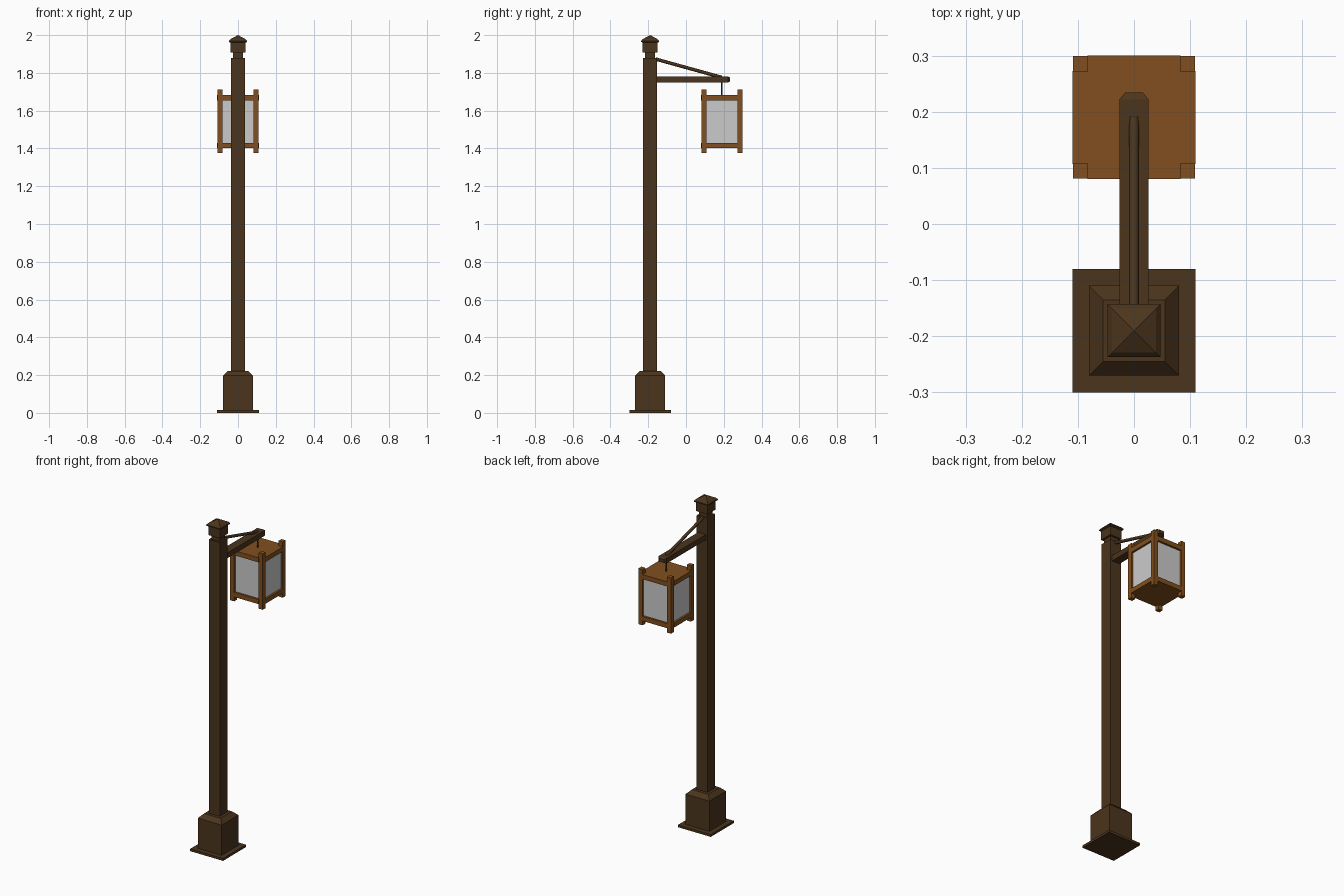
import bpy, bmesh
from mathutils import Vector

if "Cube" in bpy.data.objects:
    bpy.data.objects.remove(bpy.data.objects["Cube"])

POST_Y, LAMP_Y = -0.19, 0.19


def material(name, colour):
    m = bpy.data.materials.new(name)
    m.diffuse_color = colour
    m.use_nodes = True
    m.node_tree.nodes["Principled BSDF"].inputs["Base Color"].default_value = m.diffuse_color
    return m


dark = material("dark_wood", (0.07, 0.035, 0.012, 1))
warm = material("warm_wood", (0.22, 0.078, 0.013, 1))


def finish(name, bm, mat):
    bmesh.ops.recalc_face_normals(bm, faces=bm.faces)
    me = bpy.data.meshes.new(name)
    bm.to_mesh(me)
    bm.free()
    ob = bpy.data.objects.new(name, me)
    bpy.context.collection.objects.link(ob)
    if mat:
        me.materials.append(mat)
    return ob


def box(name, lo, hi, mat):
    bm = bmesh.new()
    bmesh.ops.create_cube(bm, size=1)
    for v in bm.verts:
        v.co = [l + (c + 0.5) * (h - l) for c, l, h in zip(v.co, lo, hi)]
    return finish(name, bm, mat)


def loft(name, rings, mat):
    """Skin equal-sized rings of points and cap both ends."""
    bm = bmesh.new()
    rows = [[bm.verts.new(p) for p in r] for r in rings]
    n = len(rows[0])
    for a, b in zip(rows, rows[1:]):
        for i in range(n):
            j = (i + 1) % n
            bm.faces.new((a[i], a[j], b[j], b[i]))
    bm.faces.new(rows[0])
    bm.faces.new(rows[-1])
    return finish(name, bm, mat)


def square_stack(name, profile, mat):
    """Square section following (half width, height) pairs around the post axis."""
    loft(name, [[(sx * w, POST_Y + sy * w, z) for sx, sy in
                 ((-1, -1), (1, -1), (1, 1), (-1, 1))] for w, z in profile], mat)


def rod(name, a, b, radius, mat, sides=8):
    a, b = Vector(a), Vector(b)
    bm = bmesh.new()
    bmesh.ops.create_cone(bm, cap_ends=True, segments=sides, radius1=radius,
                          radius2=radius, depth=(b - a).length)
    rot = (b - a).to_track_quat('Z', 'Y')
    for v in bm.verts:
        v.co = rot @ v.co + (a + b) / 2
    ob = finish(name, bm, mat)
    ob.data.shade_smooth()
    ob.data.set_sharp_from_angle(angle=0.9)


# Post, foot and cap
square_stack("base_plate", [(0.11, 0), (0.11, 0.014)], dark)
square_stack("base_block", [(0.08, 0.014), (0.08, 0.197), (0.055, 0.222)], dark)
square_stack("post", [(0.037, 0.2), (0.037, 1.88)], dark)
square_stack("neck", [(0.027, 1.88), (0.027, 1.91)], dark)
square_stack("cap_block", [(0.039, 1.907), (0.039, 1.963)], dark)
square_stack("cap_roof", [(0.04, 1.96), (0.047, 1.964), (0.047, 1.97),
                          (0.039, 1.979), (0.0005, 2.0)], dark)

# Arm with chamfered tip
loft("arm", [[(-w, y, 1.765 - h), (w, y, 1.765 - h), (w, y, 1.765 + h), (-w, y, 1.765 + h)]
             for y, w, h in ((-0.16, 0.026, 0.016), (0.222, 0.026, 0.016),
                             (0.234, 0.016, 0.010))], dark)
rod("brace", (0, -0.16, 1.873), (0, 0.19, 1.776), 0.009, dark)
rod("hanger", (0, LAMP_Y, 1.67), (0, LAMP_Y, 1.755), 0.004, dark)

# Lantern corner posts
R, T = 0.109, 0.027
for sx in (-1, 1):
    for sy in (-1, 1):
        x, y = sx * (R - T / 2), LAMP_Y + sy * (R - T / 2)
        box("lantern_corner_post", (x - T / 2, y - T / 2, 1.375),
            (x + T / 2, y + T / 2, 1.713), warm)

# Lantern top and bottom rails with their boards
for name, z0, z1 in (("bottom", 1.402, 1.43), ("top", 1.655, 1.683)):
    box("lantern_" + name + "_board", (-0.106, LAMP_Y - 0.106, z0),
        (0.106, LAMP_Y + 0.106, z1), warm)
    for s in (-1, 1):
        c = s * 0.104
        box("lantern_" + name + "_rail", (-0.083, LAMP_Y + c - 0.006, z0),
            (0.083, LAMP_Y + c + 0.006, z1), warm)
        box("lantern_" + name + "_rail", (c - 0.006, LAMP_Y - 0.083, z0),
            (c + 0.006, LAMP_Y + 0.083, z1), warm)

# Pale panes
box("lantern_panes", (-0.098, LAMP_Y - 0.098, 1.425), (0.098, LAMP_Y + 0.098, 1.66), None)
